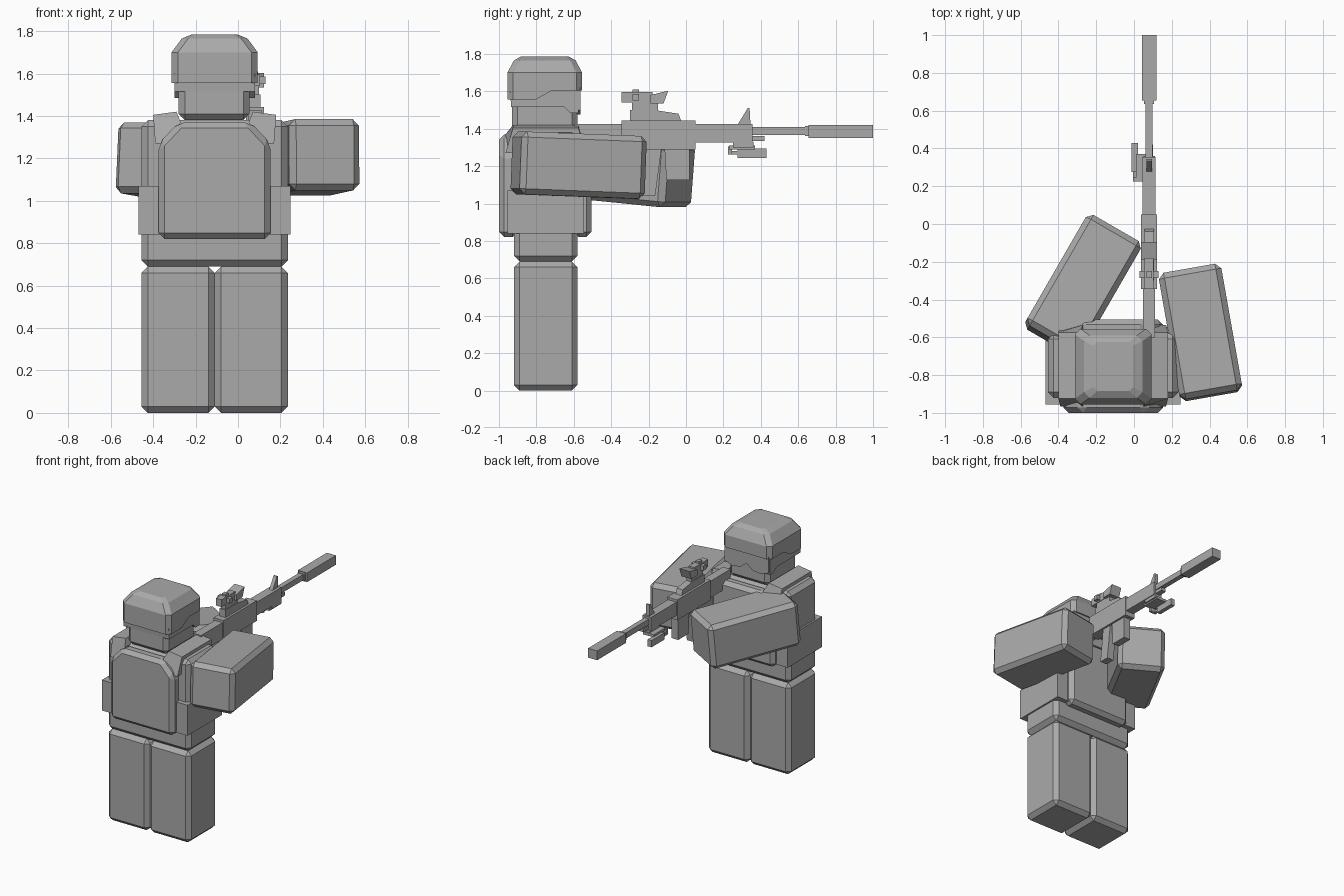
import bpy, bmesh, math
from mathutils import Matrix, Vector

cube = bpy.data.objects.get("Cube")
if cube:
    bpy.data.objects.remove(cube)

grey = bpy.data.materials.new("plain_grey")
grey.use_nodes = True
COLOUR = (0.4, 0.4, 0.4, 1)
grey.diffuse_color = COLOUR
grey.node_tree.nodes["Principled BSDF"].inputs["Base Color"].default_value = COLOUR

MID = -0.11    # body centre line
BACK, CHEST = -0.92, -0.58
GUN = 0.08     # rifle centre line


def finish(name, bm, bevel=0.0):
    bmesh.ops.recalc_face_normals(bm, faces=bm.faces)
    if bevel:
        bmesh.ops.bevel(bm, geom=bm.edges[:], offset=bevel, segments=1, affect='EDGES')
    me = bpy.data.meshes.new(name)
    bm.to_mesh(me)
    bm.free()
    me.materials.append(grey)
    ob = bpy.data.objects.new(name, me)
    bpy.context.collection.objects.link(ob)
    return ob


def box(name, x, y, z, bevel=0.0):
    """Box from (low, high) ranges on each axis."""
    bm = bmesh.new()
    bmesh.ops.create_cube(bm, size=1)
    for v in bm.verts:
        v.co = Vector([(a + b) / 2 + c * (b - a) for c, (a, b) in zip(v.co, (x, y, z))])
    return finish(name, bm, bevel)


def prism(name, points, axis, lo, hi, bevel=0.0):
    """Profile extruded along x (points are y, z) or along y (points are x, z)."""
    bm = bmesh.new()
    rows = []
    for d in (lo, hi):
        rows.append([bm.verts.new((d, p, z) if axis == 'x' else (p, d, z)) for p, z in points])
    n = len(points)
    for i in range(n):
        j = (i + 1) % n
        bm.faces.new((rows[0][i], rows[0][j], rows[1][j], rows[1][i]))
    bm.faces.new(rows[0])
    bm.faces.new(rows[1][::-1])
    return finish(name, bm, bevel)


def loft(name, rings):
    """Closed skin through rings with equal point counts."""
    bm = bmesh.new()
    rows = [[bm.verts.new(p) for p in ring] for ring in rings]
    n = len(rows[0])
    for a, b in zip(rows, rows[1:]):
        for i in range(n):
            j = (i + 1) % n
            bm.faces.new((a[i], a[j], b[j], b[i]))
    bm.faces.new(rows[0])
    bm.faces.new(rows[-1])
    return finish(name, bm)


def gun_box(name, half, y, z):
    return box(name, (GUN - half, GUN + half), y, z)


def gun_prism(name, half, points):
    return prism(name, points, 'x', GUN - half, GUN + half)


# Legs and torso
box("right_leg", (-0.455, MID), (BACK, CHEST), (0, 0.69), 0.03)
box("left_leg", (MID, 0.235), (BACK, CHEST), (0, 0.69), 0.03)
box("torso", (-0.455, 0.235), (BACK, CHEST), (0.69, 1.38), 0.03)

# Arms reaching toward the rifle
for name, centre, yaw, pitch in (("left_arm", (0.352, -0.574, 1.205), 10, -2.2),
                                 ("right_arm", (-0.27, -0.325, 1.175), -30, -5)):
    arm = box(name, (-0.168, 0.168), (-0.34, 0.34), (-0.168, 0.168), 0.03)
    arm.data.transform(Matrix.Translation(centre)
                       @ Matrix.Rotation(math.radians(yaw), 4, 'Z')
                       @ Matrix.Rotation(math.radians(pitch), 4, 'X'))

# Vest: two plates with cut upper corners, waist band, shoulder straps
plate = [(-0.264, 0.82), (0.264, 0.82), (0.264, 1.27), (0.17, 1.37), (-0.17, 1.37), (-0.264, 1.27)]
plate = [(MID + x, z) for x, z in plate]
prism("vest_back_plate", plate, 'y', -1.0, -0.9, 0.028)
prism("vest_front_plate", plate, 'y', -0.6, -0.505, 0.028)
box("vest_waist_band", (-0.468, 0.247), (-0.955, -0.545), (0.84, 1.07))
for side, s in (("right", -1), ("left", 1)):
    outer, inner = MID + s * 0.29, MID + s * 0.18
    low = MID + s * 0.25
    loft(side + "_shoulder_strap", [
        [(low + s * 0.03, y, 1.27), (outer, y + d, 1.405), (inner, y + d, 1.42),
         (inner - s * 0.02, y, 1.37), (low - s * 0.05, y, 1.27)]
        for y, d in ((-0.965, 0.04), (-0.535, -0.04))])

# Head, face cover and goggles
box("head", (-0.28, 0.055), (-0.93, -0.58), (1.38, 1.68), 0.03)
prism("face_band", [(-0.94, 1.6), (-0.935, 1.515), (-0.65, 1.515), (-0.62, 1.485),
                    (-0.575, 1.485), (-0.575, 1.64), (-0.7, 1.64)], 'x', MID - 0.19, MID + 0.19)
goggles = [(-0.185, 1.62), (-0.185, 1.5), (-0.12, 1.475), (-0.05, 1.485), (0, 1.525),
           (0.05, 1.485), (0.12, 1.475), (0.185, 1.5), (0.185, 1.62)]
prism("goggles", [(MID + x, z) for x, z in goggles], 'y', -0.62, -0.565)


# Helmet with chamfered corners and a rim raised over the brow
def helmet_ring(hx, hy, z, cut, rim=False):
    c = hy - cut
    half = [(hx - cut, -hy), (hx, -c), (hx, -0.05), (hx, 0.04), (hx, c), (hx - cut, hy)]
    outline = half + [(-x, y) for x, y in reversed(half)]
    return [(MID + x, -0.755 + y, z + (0.05 if rim and y > 0 else 0)) for x, y in outline]


loft("helmet", [helmet_ring(0.203, 0.2, 1.555, 0.03, True), helmet_ring(0.203, 0.2, 1.7, 0.03),
                helmet_ring(0.155, 0.165, 1.765, 0.03), helmet_ring(0.105, 0.13, 1.785, 0.02)])

# Rifle body
gun_box("suppressor", 0.038, (0.655, 1.0), (1.35, 1.42))
gun_box("barrel", 0.019, (0.35, 0.66), (1.367, 1.41))
gun_box("barrel_collar", 0.026, (0.635, 0.66), (1.36, 1.415))
gun_box("handguard", 0.035, (0.05, 0.355), (1.325, 1.425))
gun_box("receiver", 0.042, (-0.345, 0.05), (1.29, 1.443))
gun_box("stock", 0.032, (-0.6, -0.345), (1.3, 1.425))
gun_prism("magazine", 0.028, [(-0.115, 1.3), (0.02, 1.3), (0.02, 1.126), (-0.105, 1.126)])
gun_prism("grip", 0.028, [(-0.21, 1.3), (-0.13, 1.3), (-0.165, 1.04), (-0.24, 1.04)])
gun_prism("front_sight", 0.014, [(0.275, 1.42), (0.33, 1.51), (0.34, 1.51), (0.345, 1.42)])

# Scope on its mount
gun_prism("carry_rail", 0.025, [(-0.3, 1.44), (-0.3, 1.5), (-0.17, 1.5), (-0.04, 1.48), (-0.025, 1.44)])
gun_box("scope_mount", 0.02, (-0.29, -0.15), (1.495, 1.545))
gun_box("scope_tube", 0.024, (-0.345, -0.18), (1.54, 1.595))
gun_prism("scope_hood", 0.042, [(-0.19, 1.535), (-0.12, 1.535), (-0.095, 1.603), (-0.19, 1.58)])
gun_box("scope_knobs", 0.05, (-0.285, -0.25), (1.55, 1.585))
gun_box("scope_top_knob", 0.015, (-0.285, -0.25), (1.59, 1.61))

# Side light under the handguard
box("light_body", (-0.013, 0.02), (0.275, 0.43), (1.244, 1.295))
box("light_tail", (-0.006, 0.013), (0.235, 0.275), (1.262, 1.28))
box("light_tail_arm", (-0.006, 0.05), (0.225, 0.245), (1.262, 1.305))
box("light_bracket", (0.01, 0.1), (0.23, 0.37), (1.29, 1.31))
gun_box("light_clamp", 0.03, (0.25, 0.36), (1.3, 1.33))
gun_box("light_stop", 0.02, (0.35, 0.42), (1.335, 1.36))
